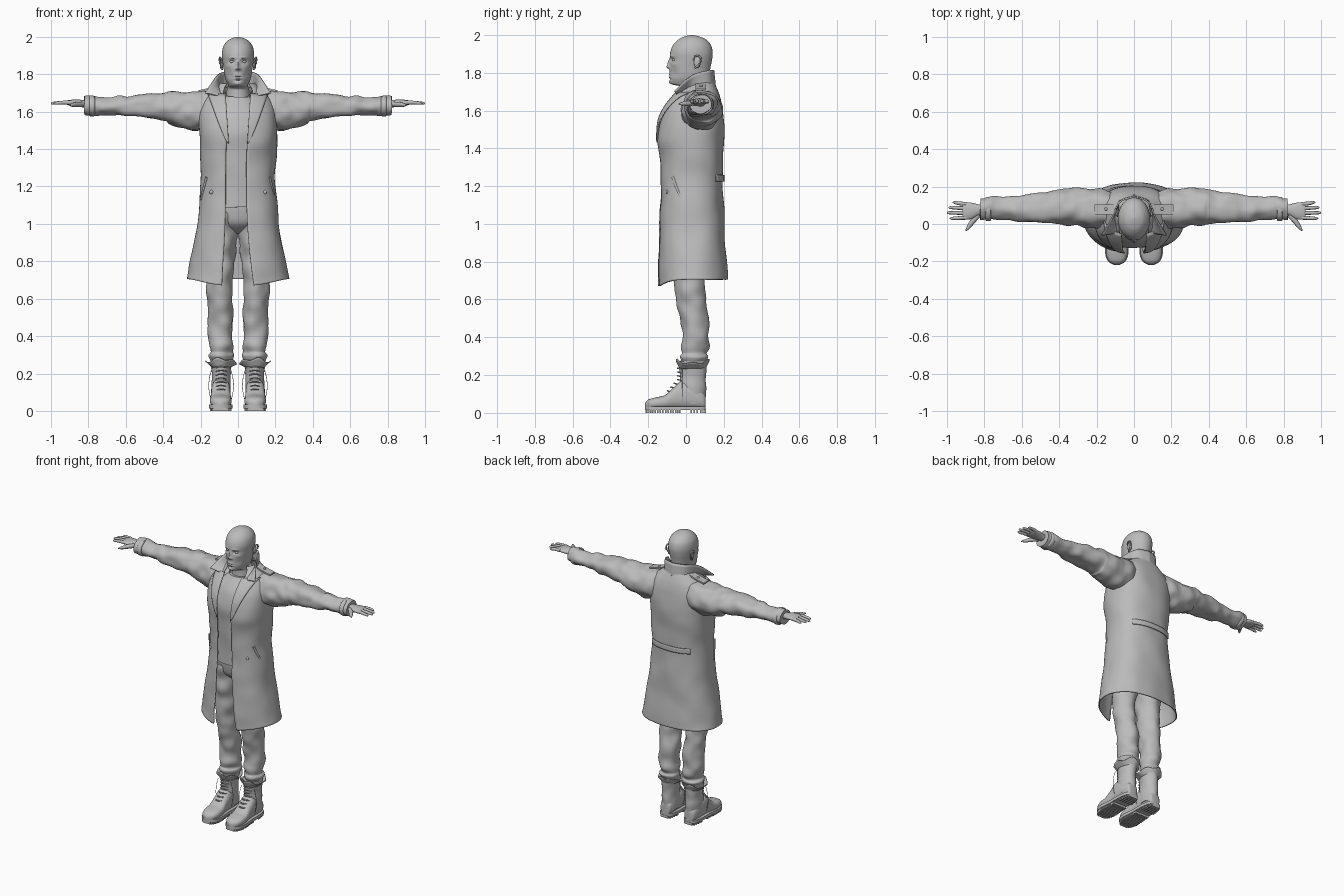
import bpy, bmesh, math
from mathutils import Vector, noise

if "Cube" in bpy.data.objects:
    bpy.data.objects.remove(bpy.data.objects["Cube"])

grey = bpy.data.materials.new("plain grey")
grey.use_nodes = True
grey.diffuse_color = (0.5, 0.5, 0.5, 1)
grey.node_tree.nodes["Principled BSDF"].inputs["Base Color"].default_value = (0.5, 0.5, 0.5, 1)
parts = []


# ---------- helpers ----------
def spline(keys, n):
    """Smooth curve through rows of numbers."""
    out = []
    for i in range(n):
        u = i / (n - 1) * (len(keys) - 1)
        k = min(int(u), len(keys) - 2)
        f = u - k
        a, b, c, d = (keys[max(0, min(len(keys) - 1, k + j))] for j in (-1, 0, 1, 2))
        out.append([q + f / 2 * (r - p + f * (2 * p - 5 * q + 4 * r - s + f * (3 * (q - r) + s - p)))
                    for p, q, r, s in zip(a, b, c, d)])
    return out


def finish(name, bm, mirror=False, thick=0):
    mesh = bpy.data.meshes.new(name)
    bm.to_mesh(mesh)
    bm.free()
    mesh.materials.append(grey)
    ob = bpy.data.objects.new(name, mesh)
    bpy.context.collection.objects.link(ob)
    if mirror:
        ob.modifiers.new("mirror", 'MIRROR')
    if thick:
        mod = ob.modifiers.new("thickness", 'SOLIDIFY')
        mod.thickness, mod.offset = thick, 0
    parts.append(ob)
    return ob


def loft(name, rings, closed=True, caps=True, folds=(0, 1), **opts):
    """Skin a list of point rings; folds = (depth, frequency) of cloth wrinkles."""
    bm = bmesh.new()
    rows = [[bm.verts.new(p) for p in r] for r in rings]
    n = len(rows[0])
    for a, b in zip(rows, rows[1:]):
        for i in range(n if closed else n - 1):
            j = (i + 1) % n
            bm.faces.new((a[i], a[j], b[j], b[i]))
    if closed and caps:
        bm.faces.new(rows[0])
        bm.faces.new(rows[-1])
    bmesh.ops.recalc_face_normals(bm, faces=bm.faces)
    bm.normal_update()
    if folds[0]:
        moves = [v.normal * folds[0] * noise.noise(v.co * folds[1]) for v in bm.verts]
        for v, m in zip(bm.verts, moves):
            v.co += m
    return finish(name, bm, **opts)


def spow(v, p):
    return math.copysign(abs(v) ** p, v)


def angles(n):
    return [math.tau * i / n for i in range(n)]


def stack(name, keys, n=24, seg=40, p=1.0, **opts):
    """Upright body part from rows (z, centre x, half width, front y, back y)."""
    rings = [[(cx + rx * spow(math.sin(t), p), (f + b) / 2 - (b - f) / 2 * spow(math.cos(t), p), z)
              for t in angles(seg)] for z, cx, rx, f, b in spline(keys, n)]
    return loft(name, rings, **opts)


def tube(name, keys, n=12, seg=10, **opts):
    """Round tube through rows (x, y, z, radius)."""
    pts = spline(keys, n)
    rings = []
    for i, (x, y, z, r) in enumerate(pts):
        d = (Vector(pts[min(i + 1, n - 1)][:3]) - Vector(pts[max(i - 1, 0)][:3])).normalized()
        u = d.cross((0, 1, 0) if abs(d.z) > 0.8 else (0, 0, 1)).normalized()
        w = d.cross(u)
        rings.append([Vector((x, y, z)) + r * (u * math.cos(t) + w * math.sin(t)) for t in angles(seg)])
    return loft(name, rings, **opts)


def ball(name, loc, size, **opts):
    bm = bmesh.new()
    bmesh.ops.create_uvsphere(bm, u_segments=20, v_segments=14, radius=1)
    for v in bm.verts:
        v.co = Vector(loc) + v.co * Vector(size)
    return finish(name, bm, **opts)


# ---------- head and neck ----------
head = stack("head", [
    (1.60, 0, .075, -.03, .125), (1.70, 0, .062, -.022, .118), (1.727, 0, .058, -.03, .118),
    (1.74, 0, .052, -.078, .12), (1.765, 0, .064, -.086, .122), (1.79, 0, .071, -.086, .124),
    (1.83, 0, .077, -.086, .13), (1.87, 0, .083, -.084, .138), (1.91, 0, .086, -.083, .141),
    (1.95, 0, .078, -.066, .13), (1.98, 0, .055, -.034, .10), (1.994, 0, .028, 0, .062),
    (2.0, 0, .003, .028, .034)], n=90, seg=96)
features = [  # x, z, width, height, depth
    (0, 1.852, .008, .02, .012), (0, 1.83, .011, .009, .016), (.013, 1.826, .006, .006, .006),
    (.03, 1.888, .02, .006, .006), (.032, 1.868, .014, .009, -.012), (.052, 1.842, .014, .01, .004),
    (.045, 1.80, .014, .02, -.005), (.01, 1.791, .014, .004, .006), (.008, 1.777, .014, .004, .006),
    (0, 1.766, .018, .004, -.004), (0, 1.75, .016, .009, .006)]
for v in head.data.vertices:
    if v.co.y < 0 and v.co.z > 1.735:
        x, z = abs(v.co.x), v.co.z
        v.co.y -= sum(d * math.exp(-((x - a) / w) ** 2 - ((z - c) / h) ** 2)
                      for a, c, w, h, d in features)
ball("eyes", (.032, -.061, 1.868), (.013, .011, .009), mirror=True)
ball("ears", (.086, .06, 1.856), (.008, .018, .032), mirror=True)
tube("ear_rims", [(.086, .04, 1.865, .004), (.094, .05, 1.888, .005), (.098, .075, 1.885, .005),
                  (.097, .08, 1.862, .005), (.09, .06, 1.835, .005), (.084, .047, 1.825, .004)], mirror=True)

# ---------- shirt and trousers ----------
stack("shirt", [(1.09, 0, .15, -.108, .15), (1.25, 0, .15, -.112, .15), (1.4, 0, .16, -.122, .16),
                (1.5, 0, .17, -.127, .17), (1.6, 0, .15, -.095, .16), (1.68, 0, .075, -.038, .13)],
      p=.85, folds=(.006, 9))
tube("neckline", [(0, -.046, 1.66, .004), (.04, -.034, 1.667, .004), (.065, .01, 1.69, .004),
                  (.07, .05, 1.71, .004)], mirror=True)
stack("trouser_top", [(.95, 0, .04, -.02, .08), (1.0, 0, .13, -.078, .12), (1.06, 0, .153, -.096, .14),
                      (1.12, 0, .15, -.1, .14)], p=.9)
stack("trouser_legs", [
    (1.06, .08, .075, -.09, .13), (.95, .088, .084, -.083, .125), (.82, .095, .08, -.07, .108),
    (.7, .097, .073, -.06, .097), (.6, .095, .07, -.05, .105), (.5, .088, .069, -.032, .118),
    (.4, .095, .064, -.018, .121), (.35, .094, .066, -.02, .121), (.315, .089, .056, -.014, .11),
    (.295, .091, .064, -.026, .118), (.265, .09, .05, -.02, .1)],
      n=60, folds=(.014, 13), mirror=True)

# ---------- boots ----------
stack("boot_shafts", [(.05, .09, .05, -.03, .103), (.12, .09, .05, -.035, .106), (.2, .09, .05, -.032, .106),
                      (.275, .09, .058, -.038, .112)], folds=(.004, 18), mirror=True)
foot = [(.104, .018, .08), (.094, .038, .11), (.04, .05, .15), (-.02, .052, .17), (-.06, .052, .14),
        (-.11, .057, .095), (-.16, .057, .082), (-.2, .042, .07), (-.218, .012, .05)]
loft("boot_feet", [[(.092 + w * spow(math.cos(t), .8), y, (top + .02) / 2 + (top - .02) / 2 * spow(math.sin(t), .8))
                    for t in angles(32)] for y, w, top in spline(foot, 30)], mirror=True)
edge = spline(foot, 30)
outline = [(.092 + w + .005, y) for y, w, _ in edge] + [(.087 - w, y) for y, w, _ in reversed(edge)]
loft("boot_soles", [[(x, y, z) for x, y in outline] for z in (.014, .034)], mirror=True)
treads = bmesh.new()
for y, w, _ in edge[2:-2]:
    if not -.03 < y < .02:
        cube = bmesh.ops.create_cube(treads, size=1)["verts"]
        for v in cube:
            v.co = Vector((.092, y, .009)) + v.co * Vector((2 * w, .008, .018))
finish("boot_treads", treads, mirror=True)

# flared boot tops with side flaps, laces and loose loops
flare = []
for s in range(6):
    f = s / 5
    flare.append([(.09 + (.05 + .026 * f + .008 * f * abs(math.sin(t)) ** 6) * math.sin(t),
                   .035 - (.067 + .02 * f) * math.cos(t),
                   .235 + f * (.045 - .02 * math.sin(t) ** 2 + .008 * math.sin(5 * t))) for t in angles(40)])
loft("boot_cuffs", flare, caps=False, mirror=True, thick=.005)
for i in range(7):
    z = .11 + i * .02
    y = -.04 - max(0, .17 - z) * 0.9
    tube("lace", [(.06, y + .02, z, .003), (.08, y - .002, z + .006, .004), (.1, y - .002, z + .006, .004),
                  (.12, y + .02, z, .003)], n=8, seg=6, mirror=True)
for side in (-1, 1):
    tube("boot_loop", [(.09 + side * a, -.02, z, .0015)
                       for a, z in ((.048, .23), (.062, .18), (.066, .12), (.054, .06))], seg=6, mirror=True)

# ---------- coat ----------
BULGE = .85
COAT = spline([  # z, half width, front y, back y, opening on left, opening on right
    (.705, .268, -.148, .22, .085, .085), (.8, .25, -.146, .213, .07, .08), (1.0, .216, -.14, .2, .05, .068),
    (1.2, .196, -.132, .19, .045, .065), (1.35, .2, -.137, .195, .045, .065), (1.45, .205, -.147, .2, .05, .062),
    (1.55, .205, -.14, .2, .06, .07), (1.62, .2, -.108, .19, .075, .075), (1.68, .172, -.062, .175, .08, .08),
    (1.72, .125, -.025, .16, .075, .075), (1.75, .088, -.008, .145, .06, .06)], 64)


def coat_row(z):
    for a, b in zip(COAT, COAT[1:]):
        if z <= b[0]:
            f = (z - a[0]) / (b[0] - a[0])
            return [p + f * (q - p) for p, q in zip(a, b)]
    return COAT[-1]


def coat_point(row, t, out=0):
    """Point on the coat at angle t from the front."""
    z, rx, f, b = row[:4]
    drop = .038 * max(0, math.cos(t)) ** 3 * max(0, min(1, (1 - z) / .3))
    return Vector(((rx + out) * spow(math.sin(t), BULGE),
                   (f + b) / 2 - ((b - f) / 2 + out) * spow(math.cos(t), BULGE), z - drop))


def angle_at(row, x):
    return math.asin(min(1, x / row[1]) ** (1 / BULGE))


def patch(name, t0, t1, z0, z1, out=.009):
    loft(name, [[coat_point(coat_row(z0 + (z1 - z0) * k / 4), t0 + (t1 - t0) * i / 24, out)
                 for i in range(25)] for k in range(5)], closed=False, thick=.007)


rings = []
for row in COAT:
    a, b = angle_at(row, row[4]), math.tau - angle_at(row, row[5])
    rings.append([coat_point(row, a + (b - a) * i / 90) for i in range(91)])
loft("coat_body", rings, closed=False, folds=(.008, 8), thick=.007)
patch("back_belt", math.pi - .75, math.pi + .75, 1.225, 1.26)

# lapels
rows = []
for k in range(15):
    f = k / 14
    z = 1.43 + .265 * f
    row = coat_row(z)
    inner, outer = .047 + .016 * f, .052 + .1 * f ** .85
    rows.append([coat_point(row, angle_at(row, inner + (outer - inner) * i / 6), .010) for i in range(7)])
loft("lapels", rows, closed=False, mirror=True, thick=.007)

# standing collar with spread tips
low = spline([(0, .155, 1.72), (.075, .125, 1.73), (.1, .04, 1.725), (.075, -.045, 1.68)], 20)
high = spline([(0, .145, 1.815), (.075, .118, 1.812), (.118, .03, 1.785), (.175, -.06, 1.70)], 20)
loft("collar", [[Vector(a).lerp(Vector(b), k / 5) for a, b in zip(low, high)] for k in range(6)],
     closed=False, mirror=True, thick=.008)

# pockets, buttons and shoulder straps
slot = []
for t, z in ((.98, 1.25), (1.14, 1.19), (1.32, 1.13)):
    slot.append((*coat_point(coat_row(z), t, .002), .007))
tube("pocket_welts", slot, mirror=True)
row = coat_row(1.17)
ball("coat_buttons", coat_point(row, angle_at(row, .14), .004), (.011, .007, .011), mirror=True)
strap = [[(x, y, z + h) for y, h in ((.05, 0), (.05, .009), (.105, .009), (.105, 0))]
         for x, z in ((.1, 1.735), (.14, 1.722), (.18, 1.712), (.21, 1.706))]
loft("shoulder_straps", strap, mirror=True)
ball("strap_buttons", (.15, .08, 1.73), (.008, .008, .006), mirror=True)


# ---------- sleeves ----------
def sleeve(name, keys, n, **opts):
    """Rows (x, centre y, centre z, half depth, half height)."""
    loft(name, [[(x, y + a * math.cos(t), z + b * math.sin(t)) for t in angles(40)]
                for x, y, z, a, b in spline(keys, n)], mirror=True, **opts)


sleeve("sleeves", [
    (.08, .07, 1.61, .085, .085), (.15, .075, 1.607, .105, .103), (.22, .083, 1.602, .108, .105),
    (.3, .09, 1.608, .102, .096), (.37, .092, 1.617, .096, .086), (.395, .092, 1.625, .092, .075),
    (.5, .085, 1.63, .08, .065), (.6, .08, 1.628, .071, .054), (.7, .08, 1.628, .062, .048),
    (.77, .08, 1.63, .058, .049), (.82, .08, 1.632, .056, .049)], 70, folds=(.015, 15))
sleeve("wrist_straps", [(.765, .08, 1.63, .058, .048), (.77, .08, 1.63, .064, .055),
                        (.79, .08, 1.63, .064, .055), (.795, .08, 1.63, .058, .048)], 8)

# ---------- hands ----------
sleeve("palms", [(.79, .078, 1.64, .027, .021), (.83, .075, 1.643, .03, .02), (.87, .07, 1.647, .044, .018),
                 (.905, .07, 1.648, .046, .014), (.918, .07, 1.648, .04, .009)], 16)
for y0, y1, tip in ((.106, .115, .97), (.083, .088, .992), (.058, .06, 1.0), (.034, .03, .985)):
    tube("finger", [(.895, y0, 1.648, .011), (.935, (y0 + y1) / 2, 1.649, .010),
                    (tip - .012, y1, 1.645, .008), (tip, y1, 1.643, .002)], mirror=True)
tube("thumb", [(.83, .05, 1.64, .014), (.862, .015, 1.638, .014), (.885, -.018, 1.636, .010),
               (.9, -.037, 1.635, .003)], mirror=True)

# smooth shading with sharp edges kept
bpy.ops.object.select_all(action='DESELECT')
for ob in parts:
    ob.select_set(True)
bpy.context.view_layer.objects.active = parts[0]
bpy.ops.object.shade_smooth_by_angle(angle=math.radians(42))
